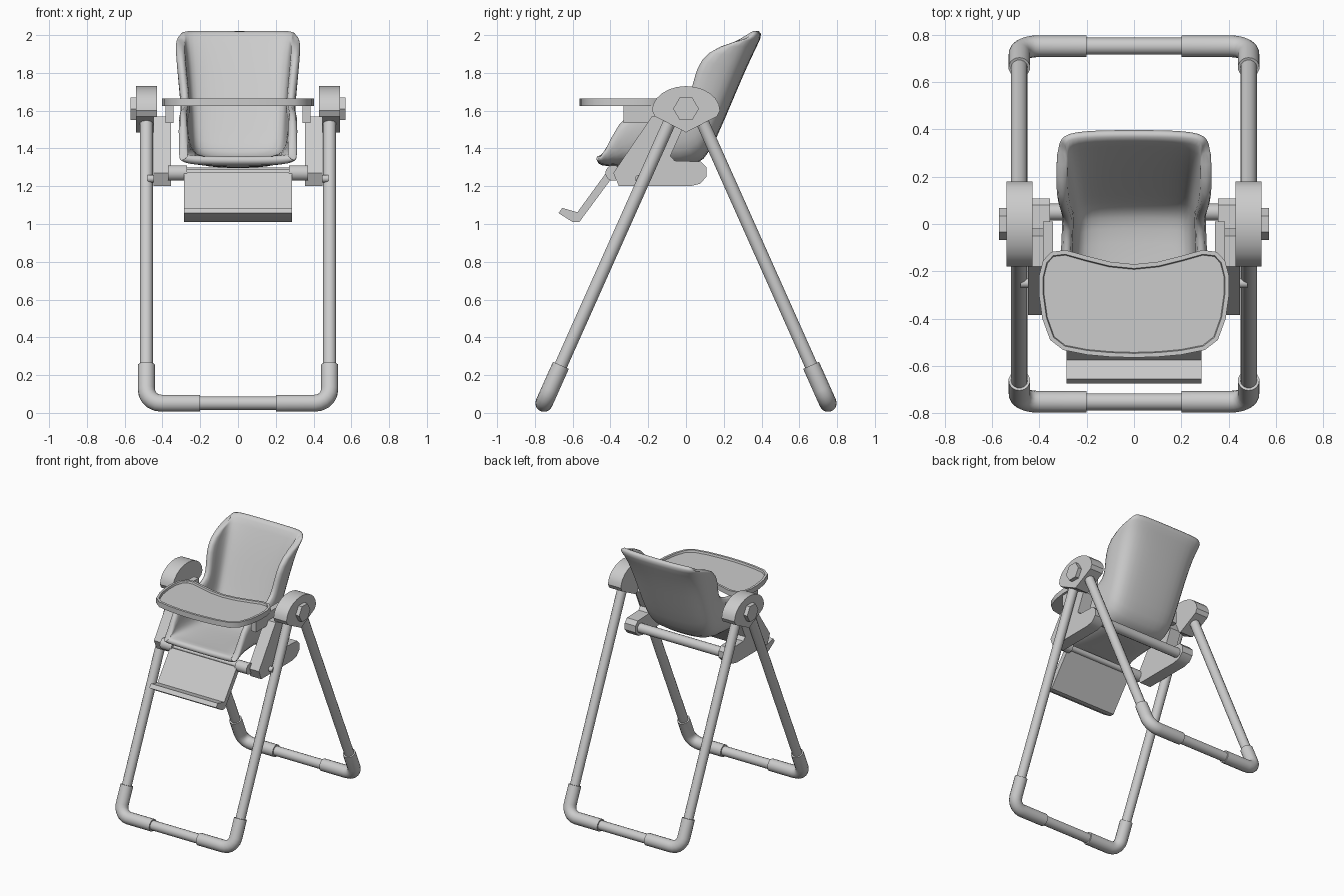
import bpy, bmesh, math
from mathutils import Vector

if "Cube" in bpy.data.objects:
    bpy.data.objects.remove(bpy.data.objects["Cube"], do_unlink=True)

grey = bpy.data.materials.new("light_grey")
grey.use_nodes = True
GREY = (0.6, 0.6, 0.6, 1)
grey.diffuse_color = GREY
grey.node_tree.nodes["Principled BSDF"].inputs["Base Color"].default_value = GREY


def finish(obj, angle=35):
    obj.data.materials.append(grey)
    bpy.ops.object.select_all(action="DESELECT")
    obj.select_set(True)
    bpy.context.view_layer.objects.active = obj
    if obj.type == "CURVE":
        bpy.ops.object.convert(target="MESH")
    bpy.ops.object.shade_smooth_by_angle(angle=math.radians(angle))
    return bpy.context.object


def from_bmesh(name, bm, angle=35):
    bmesh.ops.recalc_face_normals(bm, faces=bm.faces)
    mesh = bpy.data.meshes.new(name)
    bm.to_mesh(mesh)
    bm.free()
    obj = bpy.data.objects.new(name, mesh)
    bpy.context.collection.objects.link(obj)
    return finish(obj, angle)


def tube(name, points, radius):
    curve = bpy.data.curves.new(name, "CURVE")
    curve.dimensions = "3D"
    curve.bevel_depth = radius
    curve.bevel_resolution = 5
    curve.use_fill_caps = True
    spline = curve.splines.new("POLY")
    spline.points.add(len(points) - 1)
    for p, co in zip(spline.points, points):
        p.co = (*co, 1)
    obj = bpy.data.objects.new(name, curve)
    bpy.context.collection.objects.link(obj)
    return finish(obj)


def prism(name, profile, x0, x1):
    """Extrude a (y, z) profile from x0 to x1."""
    bm = bmesh.new()
    face = bm.faces.new([bm.verts.new((x0, y, z)) for y, z in profile])
    side = bmesh.ops.extrude_face_region(bm, geom=[face])["geom"]
    bmesh.ops.translate(bm, vec=(x1 - x0, 0, 0),
                        verts=[v for v in side if isinstance(v, bmesh.types.BMVert)])
    return from_bmesh(name, bm)


# Folding frame: two U-shaped tube loops with thicker corner sleeves
LEG_X, BEND = 0.485, 0.08
for sy, end in ((-1, "front"), (1, "back")):
    foot = Vector((0, sy * 0.752, 0.051))
    top = Vector((0, sy * 0.06, 1.6))
    up = (top - foot).normalized()
    tube(end + "_floor_bar", [foot + Vector((x, 0, 0)) for x in (-0.25, 0.25)], 0.036)
    for sx, side in ((-1, "right"), (1, "left")):
        out = Vector((sx, 0, 0))
        corner = foot + out * LEG_X
        tube(f"{end}_{side}_leg", [corner + up * 0.15, top + out * LEG_X], 0.035)
        path = [foot + out * 0.2]
        for i in range(6):
            a = math.radians(18 * i)
            path.append(corner + out * BEND * (math.sin(a) - 1) + up * BEND * (1 - math.cos(a)))
        path.append(corner + up * 0.22)
        tube(f"{end}_{side}_corner_sleeve", path, 0.046)

# Profiles of the side parts
arc = [(0.18 * math.cos(math.radians(a)), 1.6 + 0.13 * math.sin(math.radians(a)))
       for a in range(0, 181, 15)]
housing = arc + [(-0.165, 1.57), (0, 1.485), (0.165, 1.57)]
knob = [(0.068 * math.cos(math.pi * i / 3), 1.61 + 0.068 * math.sin(math.pi * i / 3)) for i in range(6)]
bracket = [(-0.18, 1.57), (-0.385, 1.27), (-0.355, 1.2), (0.02, 1.2), (0.075, 1.213),
           (0.108, 1.25), (0.108, 1.3), (0.08, 1.33), (-0.06, 1.335), (-0.083, 1.36), (-0.02, 1.5), (-0.05, 1.57)]
tray_arm = [(-0.33, 1.535), (0.01, 1.535), (0.01, 1.63), (-0.33, 1.63)]

for s, side in ((-1, "right"), (1, "left")):
    prism(side + "_pivot_housing", housing, s * 0.43, s * 0.54)
    prism(side + "_pivot_knob", knob, s * 0.53, s * 0.57)
    prism(side + "_seat_bracket", bracket, s * 0.355, s * 0.448)
    prism(side + "_tray_arm", tray_arm, s * 0.342, s * 0.385)
    tube(side + "_front_hub", [(s * 0.27, -0.385, 1.27), (s * 0.37, -0.385, 1.27)], 0.042)
    tube(side + "_leg_pin", [(s * 0.44, -0.25, 1.24), (s * 0.48, -0.25, 1.24)], 0.02)

# Cross bars under the seat
tube("rear_cross_bar", [(-0.38, 0.05, 1.265), (0.38, 0.05, 1.265)], 0.036)
tube("front_cross_bar", [(-0.3, -0.385, 1.27), (0.3, -0.385, 1.27)], 0.022)

# Foot rest with upturned lip
prism("foot_rest", [(-0.42, 1.275), (-0.575, 1.062), (-0.655, 1.085), (-0.675, 1.058),
                    (-0.6, 1.01), (-0.565, 1.01), (-0.38, 1.26)], -0.285, 0.285)

# Tray with raised rim
half = [(0.1, -0.16), (0.2, -0.135), (0.29, -0.11), (0.35, -0.118), (0.385, -0.155), (0.402, -0.22),
        (0.402, -0.3), (0.388, -0.4), (0.355, -0.49), (0.3, -0.533), (0.2, -0.553), (0.1, -0.562)]
outline = [(0, -0.17)] + half + [(0, -0.565)] + [(-x, y) for x, y in reversed(half)]
bm = bmesh.new()
base = bm.faces.new([bm.verts.new((x, y, 1.625)) for x, y in outline])
grown = bmesh.ops.extrude_face_region(bm, geom=[base])["geom"]
bmesh.ops.translate(bm, vec=(0, 0, 0.04), verts=[v for v in grown if isinstance(v, bmesh.types.BMVert)])
bmesh.ops.recalc_face_normals(bm, faces=bm.faces)
tray_top = [f for f in grown if isinstance(f, bmesh.types.BMFace)]
bmesh.ops.inset_region(bm, faces=tray_top, thickness=0.018)
bmesh.ops.inset_region(bm, faces=tray_top, thickness=0.004, depth=-0.015)
from_bmesh("tray", bm)

# Seat shell: stations of spine (y, z), wing tip (y, z) and half width, front lip to head
stations = [
    ((-0.475, 1.315), (-0.475, 1.335), 0.31),
    ((-0.42, 1.305), (-0.425, 1.39), 0.315),
    ((-0.3, 1.3), (-0.36, 1.54), 0.315),
    ((-0.15, 1.295), (-0.27, 1.61), 0.315),
    ((0.0, 1.295), (-0.13, 1.62), 0.31),
    ((0.1, 1.33), (-0.02, 1.64), 0.305),
    ((0.165, 1.46), (0.02, 1.69), 0.305),
    ((0.24, 1.635), (0.04, 1.77), 0.315),
    ((0.315, 1.815), (0.07, 1.87), 0.327),
    ((0.38, 1.95), (0.17, 1.945), 0.332),
    ((0.41, 2.012), (0.33, 1.985), 0.325),
]
section = [(0, 0), (0.35, 0.01), (0.65, 0.05), (0.86, 0.16), (0.96, 0.38), (1, 0.7), (1, 1)]
section = [(-a, b) for a, b in reversed(section[1:])] + section
bm = bmesh.new()
rows = []
for spine, tip, width in stations:
    spine, tip = Vector(spine), Vector(tip)
    row = []
    for across, rise in section:
        p = spine.lerp(tip, rise)
        row.append(bm.verts.new((across * width, p.x, p.y)))
    rows.append(row)
for r0, r1 in zip(rows, rows[1:]):
    for i in range(len(section) - 1):
        bm.faces.new((r0[i], r0[i + 1], r1[i + 1], r1[i]))
seat = from_bmesh("seat_shell", bm, 180)
# Thicken toward the sitter, then round the padding
inward = sum(p.normal.z for p in seat.data.polygons) > 0
solid = seat.modifiers.new("padding", "SOLIDIFY")
solid.thickness = 0.05
solid.offset = 1 if inward else -1
soft = seat.modifiers.new("rounding", "SUBSURF")
soft.levels = soft.render_levels = 1
